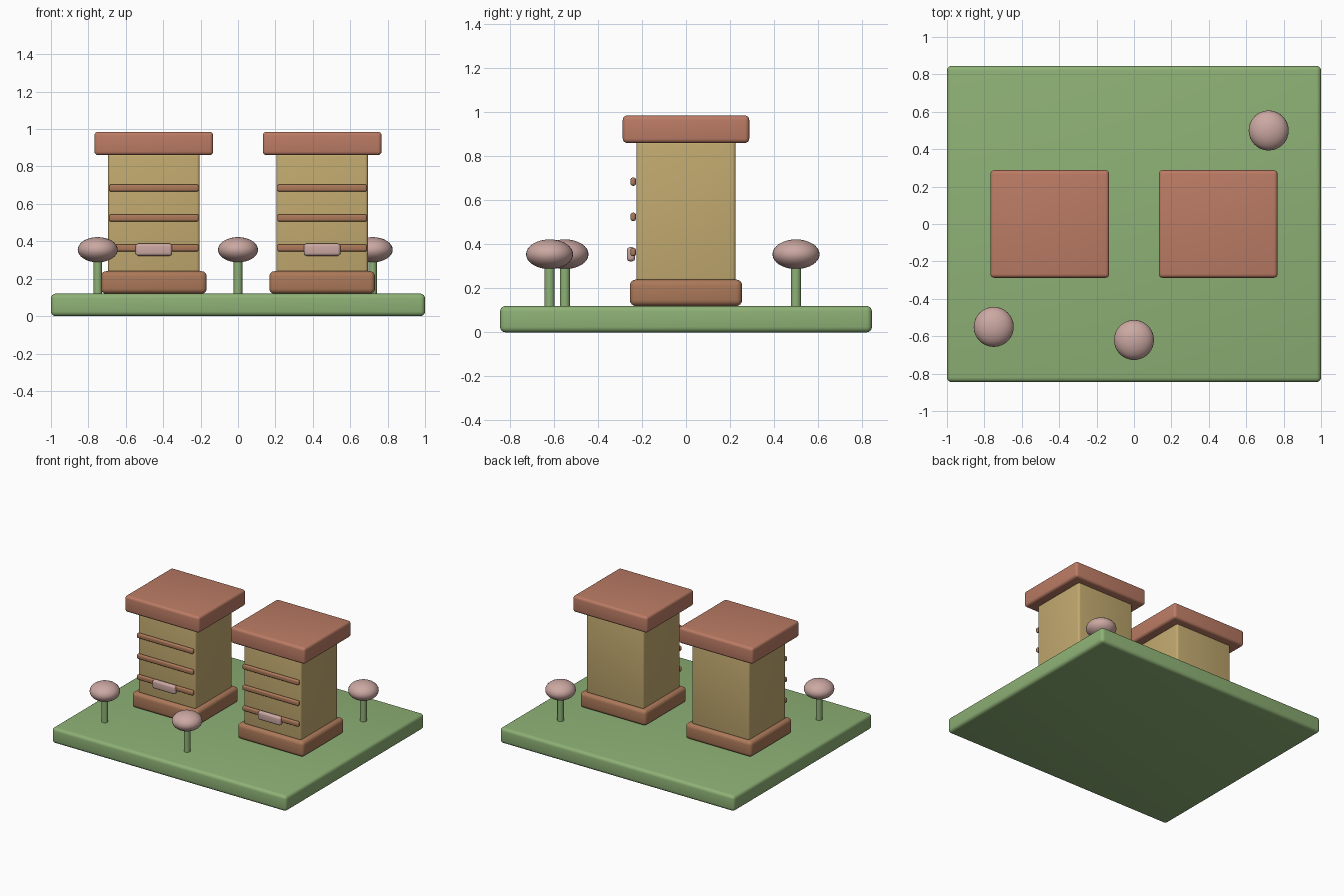
import bpy
from math import radians

if "Cube" in bpy.data.objects:
    bpy.data.objects.remove(bpy.data.objects["Cube"], do_unlink=True)


def material(name, rgb):
    m = bpy.data.materials.new(name)
    m.use_nodes = True
    color = (*rgb, 1)
    m.diffuse_color = color
    m.node_tree.nodes["Principled BSDF"].inputs["Base Color"].default_value = color
    return m


GREEN = material("grass green", (0.27, 0.44, 0.18))
CLAY = material("clay red", (0.50, 0.20, 0.13))
TAN = material("straw tan", (0.54, 0.40, 0.16))
WOOD = material("warm brown", (0.41, 0.19, 0.10))
PINK = material("dusty pink", (0.60, 0.39, 0.36))


def finish(name, mat):
    obj = bpy.context.object
    obj.name = name
    obj.data.materials.append(mat)
    bpy.ops.object.shade_smooth_by_angle(angle=radians(35))
    return obj


def rounded_box(name, mat, center, size, radius):
    bpy.ops.mesh.primitive_cube_add(size=1, location=center)
    bpy.context.object.scale = size
    bpy.ops.object.transform_apply(location=False, rotation=False, scale=True)
    obj = bpy.context.object
    bevel = obj.modifiers.new("rounded edges", "BEVEL")
    bevel.width = radius
    bevel.segments = 4
    bevel.limit_method = "ANGLE"
    bpy.ops.object.modifier_apply(modifier=bevel.name)
    return finish(name, mat)


def hive(side, x):
    rounded_box(side + "_hive_foot", WOOD, (x, 0, 0.18), (0.565, 0.51, 0.12), 0.027)
    rounded_box(side + "_hive_body", TAN, (x, 0, 0.55), (0.49, 0.452, 0.64), 0.016)
    rounded_box(side + "_hive_roof", CLAY, (x, 0, 0.923), (0.635, 0.575, 0.125), 0.02)
    for i in range(3):
        rounded_box(f"{side}_hive_band_{i + 1}", WOOD,
                    (x, -0.24, 0.365 + 0.16 * i), (0.48, 0.025, 0.038), 0.011)
    rounded_box(side + "_hive_entrance", PINK, (x, -0.25, 0.355), (0.195, 0.038, 0.065), 0.015)


def flower(name, x, y):
    bpy.ops.mesh.primitive_cylinder_add(vertices=24, radius=0.023, depth=0.24, location=(x, y, 0.23))
    finish(name + "_stem", GREEN)
    bpy.ops.mesh.primitive_uv_sphere_add(segments=32, ring_count=16, radius=0.107, location=(x, y, 0.355))
    bpy.context.object.scale.z = 0.63
    bpy.ops.object.transform_apply(location=False, rotation=False, scale=True)
    finish(name + "_head", PINK)


# Ground slab
rounded_box("ground_slab", GREEN, (0, 0, 0.06), (2, 1.69, 0.12), 0.025)

# Two hives
for side, sign in (("right", -1), ("left", 1)):
    hive(side, 0.45 * sign)

# Flowers around the hives
flower("right_flower", -0.75, -0.55)
flower("front_flower", 0, -0.62)
flower("left_flower", 0.72, 0.5)
